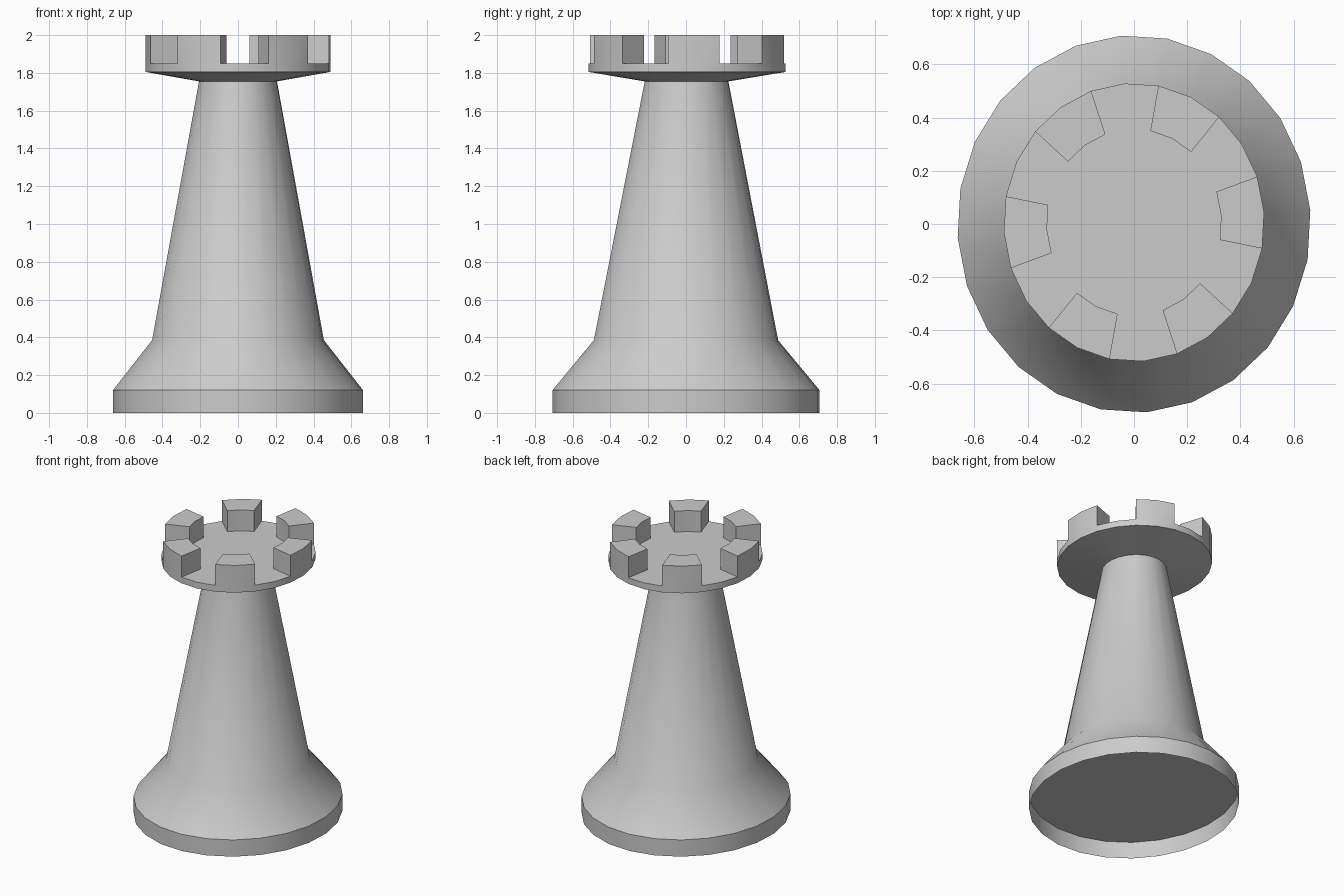
import bpy, bmesh, math

if "Cube" in bpy.data.objects:
    bpy.data.objects.remove(bpy.data.objects["Cube"])

SIDES = 24
START = math.radians(4.2)


def lathe(bm, profile):
    """Stack elliptical rings (z, rx, ry, centre_y) and skin them; returns rings and face bands."""
    rings, bands = [], []
    for z, rx, ry, cy in profile:
        angles = [START + 2 * math.pi * k / SIDES for k in range(SIDES)]
        rings.append([bm.verts.new((rx * math.cos(a), cy + ry * math.sin(a), z)) for a in angles])
    for lo, hi in zip(rings, rings[1:]):
        bands.append([bm.faces.new((lo[k], lo[(k + 1) % SIDES], hi[(k + 1) % SIDES], hi[k]))
                      for k in range(SIDES)])
    return rings, bands


def finish(bm, name):
    mesh = bpy.data.meshes.new(name)
    bm.to_mesh(mesh)
    bm.free()
    obj = bpy.data.objects.new(name, mesh)
    bpy.context.collection.objects.link(obj)
    bpy.ops.object.select_all(action='DESELECT')
    obj.select_set(True)
    bpy.context.view_layer.objects.active = obj
    bpy.ops.object.shade_smooth_by_angle(angle=math.radians(30))
    return obj


# Base rim: thin open skirt, hollow underneath
bm = bmesh.new()
lathe(bm, [(0, 0.664, 0.709, 0), (0.12, 0.664, 0.709, 0)])
finish(bm, "base_rim")

# Tower: flared foot, tapering shaft, overhanging platform
bm = bmesh.new()
rings, bands = lathe(bm, [
    (0.12, 0.664, 0.709, 0),
    (0.385, 0.456, 0.489, 0),
    (1.755, 0.207, 0.222, 0.003),
    (1.805, 0.49, 0.523, 0.006),
    (1.85, 0.49, 0.523, 0.006),
    (1.85, 0.328, 0.35, 0.006),
])
bm.faces.new(list(reversed(rings[0])))
bm.faces.new(rings[-1])

# Battlements: six blocks raised from the platform border
blocks = [f for k, f in enumerate(bands[-1]) if k % 4 in (3, 0)]
raised = bmesh.ops.extrude_face_region(bm, geom=blocks)["geom"]
old = [f for f in blocks if f.is_valid]
if old:
    bmesh.ops.delete(bm, geom=old, context='FACES')
bmesh.ops.translate(bm, vec=(0, 0, 0.15),
                    verts=[g for g in raised if isinstance(g, bmesh.types.BMVert)])
bmesh.ops.recalc_face_normals(bm, faces=bm.faces[:])
finish(bm, "tower")
